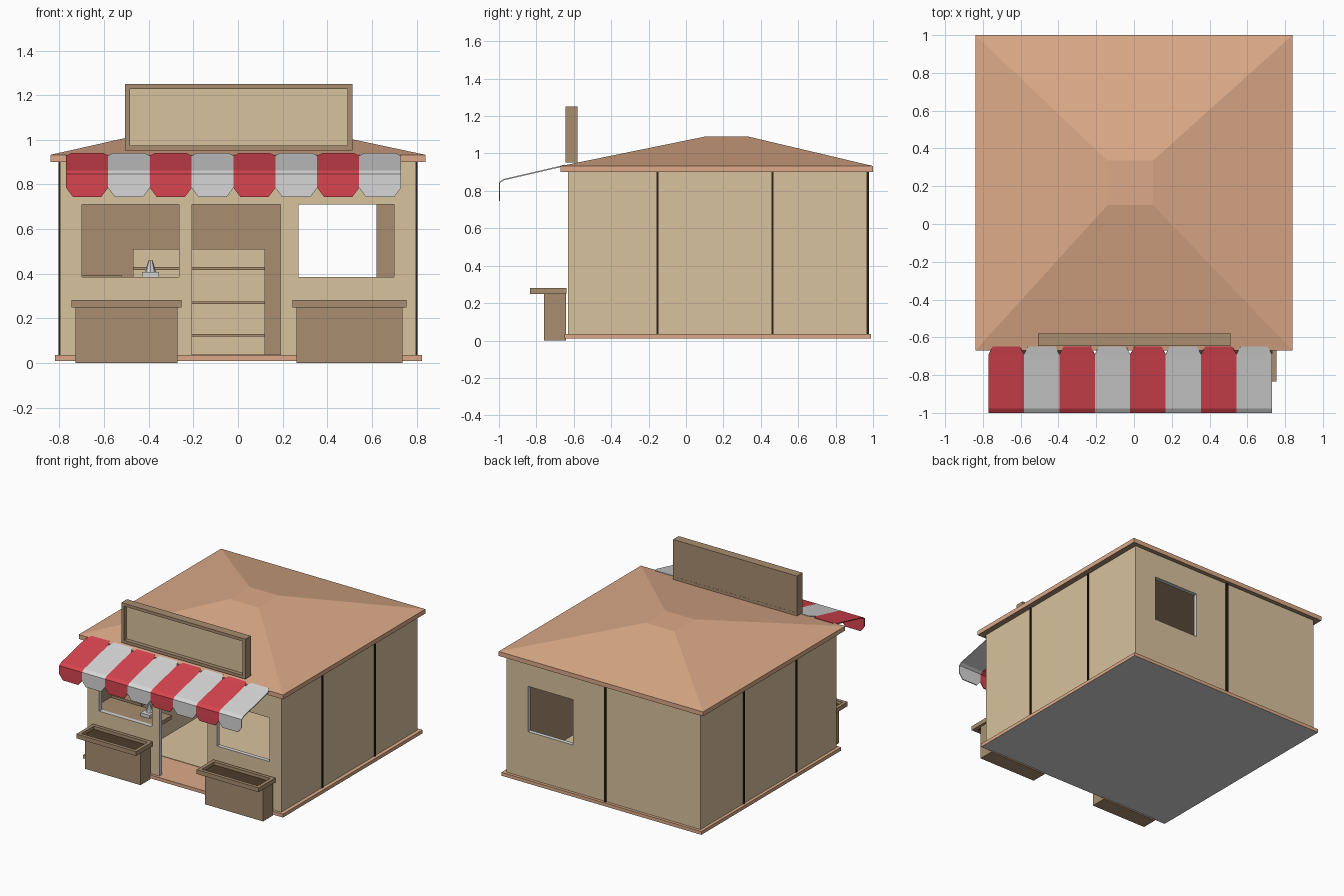
import bpy, bmesh

if "Cube" in bpy.data.objects:
    bpy.data.objects.remove(bpy.data.objects["Cube"])


def mat(name, hexcode):
    m = bpy.data.materials.new(name)
    lin = [((int(hexcode[i:i + 2], 16) / 255 + 0.055) / 1.055) ** 2.4 for i in (0, 2, 4)]
    m.diffuse_color = (*lin, 1)
    m.use_nodes = True
    m.node_tree.nodes["Principled BSDF"].inputs["Base Color"].default_value = m.diffuse_color
    return m


TAN = mat("tan_board", "D8C29D")
BROWN = mat("brown_wood", "A88E70")
CLAY = mat("clay_roof", "DCAA88")
RED = mat("awning_red", "D8444F")
WHITE = mat("pale_grey", "D6D6D6")
DARK = mat("dark_strip", "2C2218")
SOIL = mat("dark_brown", "4E3B2B")


def make(name, bm, mats, rule=None):
    """Turn a bmesh into an object; rule picks the material slot of a face."""
    bmesh.ops.recalc_face_normals(bm, faces=bm.faces)
    for f in bm.faces:
        if rule:
            f.material_index = rule(f)
    me = bpy.data.meshes.new(name)
    bm.to_mesh(me)
    bm.free()
    for m in mats:
        me.materials.append(m)
    ob = bpy.data.objects.new(name, me)
    bpy.context.collection.objects.link(ob)
    return ob


def add_box(bm, x0, x1, y0, y1, z0, z1):
    r = bmesh.ops.create_cube(bm, size=1)
    for v in r["verts"]:
        v.co = (x1 if v.co.x > 0 else x0, y1 if v.co.y > 0 else y0, z1 if v.co.z > 0 else z0)


def boxes(name, dims, *mats, rule=None):
    bm = bmesh.new()
    for d in dims:
        add_box(bm, *d)
    return make(name, bm, mats, rule)


def cut(ob, name, holes):
    """Cut openings; their reveals take the cutter's pale colour."""
    cutter = boxes(name, holes, WHITE)
    cutter.hide_render = True
    cutter.display_type = 'WIRE'
    mod = ob.modifiers.new("openings", 'BOOLEAN')
    mod.object = cutter
    mod.operation = 'DIFFERENCE'
    mod.solver = 'EXACT'
    mod.material_mode = 'TRANSFER'


# Floor slab with a pale underside, and the inner floor
boxes("floor_slab", [(-0.82, 0.825, -0.65, 0.99, 0.01, 0.035)], CLAY, WHITE,
      rule=lambda f: int(f.normal.z < -0.5))
boxes("inner_floor", [(-0.77, 0.77, -0.36, 0.94, 0.033, 0.038)], TAN)

# Walls: tan outside, brown inside
T, W, Y0, Y1, Z0, Z1 = 0.03, 0.797, -0.63, 0.968, 0.034, 0.905
front = boxes("front_wall", [(-W, W, Y0, Y0 + T, Z0, Z1)], TAN, BROWN,
              rule=lambda f: int(f.normal.y > 0.5))
cut(front, "front_cutter", [(-0.70, -0.265, -0.8, -0.5, 0.385, 0.71),
                            (0.27, 0.70, -0.8, -0.5, 0.385, 0.71),
                            (-0.205, 0.19, -0.8, -0.5, 0.0, 0.71)])
back = boxes("back_wall", [(-W, W, Y1 - T, Y1, Z0, Z1)], TAN, BROWN,
             rule=lambda f: int(f.normal.y < -0.5))
cut(back, "back_cutter", [(0.25, 0.62, 0.85, 1.1, 0.383, 0.72)])
for s, side in ((-1, "left"), (1, "right")):
    a, b = sorted((s * W, s * (W - T)))
    boxes(side + "_wall", [(a, b, Y0 + T, Y1 - T, Z0, Z1)], TAN, BROWN,
          rule=lambda f, s=s: int(f.normal.x * s < -0.5))
    # Dark joint strips between wall boards
    a, b = sorted((s * 0.79, s * 0.805))
    boxes(side + "_joint_strips", [(a, b, y - 0.006, y + 0.006, Z0, 0.90)
                                   for y in (-0.153, 0.463)], DARK)
boxes("back_joint_strip", [(-0.026, -0.010, 0.96, 0.978, Z0, 0.90)], DARK)

# Hip roof with a flat cap, brown below
bm = bmesh.new()
rings = []
for x0, x1, y0, y1, z in ((-0.84, 0.84, -0.67, 1.0, 0.90), (-0.84, 0.84, -0.67, 1.0, 0.933),
                          (-0.14, 0.10, 0.10, 0.335, 1.09)):
    rings.append([bm.verts.new((x, y, z)) for x, y in ((x0, y0), (x1, y0), (x1, y1), (x0, y1))])
for lo, hi in zip(rings, rings[1:]):
    for i in range(4):
        j = (i + 1) % 4
        bm.faces.new((lo[i], lo[j], hi[j], hi[i]))
bm.faces.new(rings[0][::-1])
bm.faces.new(rings[-1])
make("roof", bm, (CLAY, BROWN), lambda f: int(f.normal.z < -0.5))


def frame_xz(x0, x1, y0, y1, z0, z1, t):
    return [(x0, x1, y0, y1, z0, z0 + t), (x0, x1, y0, y1, z1 - t, z1),
            (x0, x0 + t, y0, y1, z0 + t, z1 - t), (x1 - t, x1, y0, y1, z0 + t, z1 - t)]


# Blank sign board: frame, recessed panel, backing
boxes("sign_frame", frame_xz(-0.507, 0.512, -0.645, -0.58, 0.953, 1.25, 0.022), BROWN)
boxes("sign_panel", [(-0.487, 0.492, -0.615, -0.605, 0.973, 1.23)], TAN)
boxes("sign_backing", [(-0.487, 0.492, -0.605, -0.581, 0.973, 1.23)], BROWN)

# Striped awning: sloped tiles with clipped corners and a hanging flap
P, C, N = 0.1875, 0.022, 8
for k, (name, m) in enumerate((("awning_red_stripes", RED), ("awning_pale_stripes", WHITE))):
    bm = bmesh.new()
    for i in range(k, N, 2):
        x0 = -0.77 + i * P
        x1 = x0 + P
        # half-width inset, y, z down the tile
        rows = [(C, -0.648, 0.937), (0, -0.69, 0.926), (0, -0.975, 0.86),
                (0, -0.997, 0.845), (0, -0.997, 0.785), (0.03, -0.997, 0.745)]
        pts = [(bm.verts.new((x0 + c, y, z)), bm.verts.new((x1 - c, y, z))) for c, y, z in rows]
        for (a, b), (c, d) in zip(pts, pts[1:]):
            bm.faces.new((a, c, d, b))
    ob = make(name, bm, (m,))
    sol = ob.modifiers.new("thickness", 'SOLIDIFY')
    sol.thickness = 0.007
    sol.offset = 0

# Planter boxes with overhanging rims and dark trays
for name, x0, x1 in (("left_planter", -0.745, -0.253), ("right_planter", 0.245, 0.755)):
    boxes(name, [(x0 + 0.017, x1 - 0.017, -0.76, -0.642, 0.0, 0.252)], BROWN)
    y0, y1, t = -0.835, -0.64, 0.025
    boxes(name + "_rim", [(x0, x1, y0, y0 + t, 0.25, 0.282), (x0, x1, y1 - t, y1, 0.25, 0.282),
                          (x0, x0 + t, y0 + t, y1 - t, 0.25, 0.282),
                          (x1 - t, x1, y0 + t, y1 - t, 0.25, 0.282)], BROWN)
    boxes(name + "_tray", [(x0 + t, x1 - t, y0 + t, y1 - t, 0.251, 0.259)], SOIL)

# Back shelving
boxes("shelf_back", [(-0.47, 0.12, 0.91, 0.937, 0.036, 0.51)], TAN)
boxes("shelf_boards", [(-0.47, 0.12, 0.76, 0.91, z - 0.006, z + 0.006)
                       for z in (0.125, 0.27, 0.424)], BROWN)

# Side counter, front ledge and a small metal tap
boxes("side_counter", [(-0.766, -0.53, -0.38, 0.6, 0.036, 0.375)], TAN)
boxes("counter_top", [(-0.766, -0.52, -0.39, 0.61, 0.375, 0.393)], BROWN)
boxes("window_ledge", [(-0.766, -0.265, -0.60, -0.40, 0.355, 0.383)], BROWN)
bm = bmesh.new()
add_box(bm, -0.43, -0.355, -0.53, -0.43, 0.383, 0.408)
r = bmesh.ops.create_cone(bm, cap_ends=True, segments=8, radius1=0.024, radius2=0.01, depth=0.052)
bmesh.ops.translate(bm, verts=r["verts"], vec=(-0.392, -0.48, 0.434))
make("metal_tap", bm, (WHITE,))
